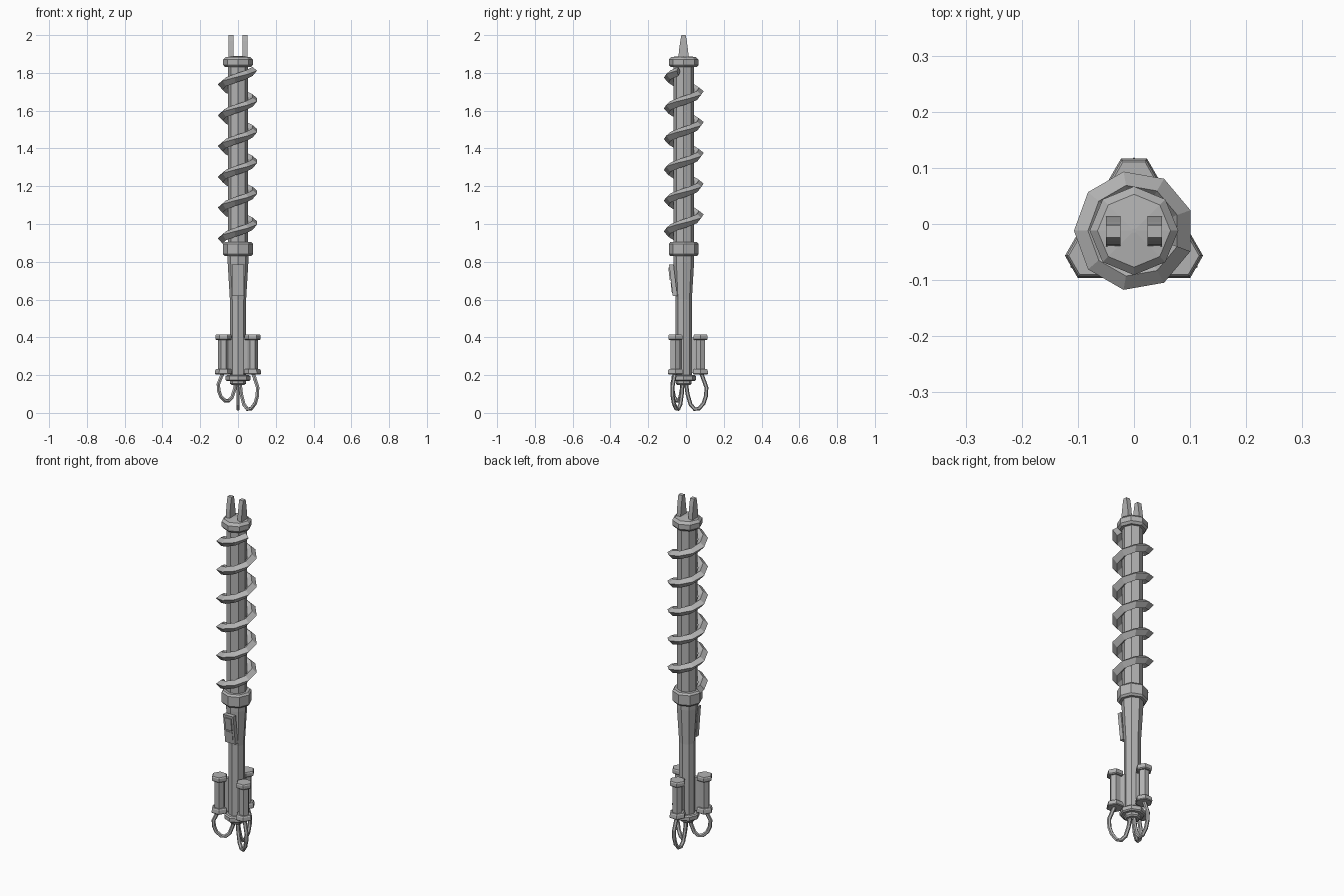
import bpy, bmesh, math
from math import cos, sin, pi
from mathutils import Vector, Matrix

cube = bpy.data.objects.get("Cube")
if cube:
    bpy.data.objects.remove(cube)

AXIS_Y = -0.012
steel = bpy.data.materials.new("grey_steel")
steel.use_nodes = True
GREY = (0.45, 0.45, 0.45, 1)
steel.diffuse_color = GREY
steel.node_tree.nodes["Principled BSDF"].inputs["Base Color"].default_value = GREY


def loft(name, rings, matrix=Matrix()):
    """Skin a list of equal-sized rings, cap both ends, place on the axis."""
    bm = bmesh.new()
    vs = [[bm.verts.new(p) for p in ring] for ring in rings]
    n = len(rings[0])
    for a, b in zip(vs, vs[1:]):
        for i in range(n):
            j = (i + 1) % n
            bm.faces.new((a[i], a[j], b[j], b[i]))
    bm.faces.new(vs[0])
    bm.faces.new(vs[-1])
    bmesh.ops.recalc_face_normals(bm, faces=bm.faces)
    me = bpy.data.meshes.new(name)
    bm.to_mesh(me)
    bm.free()
    me.materials.append(steel)
    ob = bpy.data.objects.new(name, me)
    ob.matrix_world = Matrix.Translation((0, AXIS_Y, 0)) @ matrix
    bpy.context.collection.objects.link(ob)
    return ob


def turned(name, profile, sides=8, phase=0.0, centre=0.0, matrix=Matrix()):
    """Prism or lathe shape from (radius, height) pairs."""
    rings = [[(centre + r * cos(phase + 2 * pi * i / sides),
               r * sin(phase + 2 * pi * i / sides), z) for i in range(sides)]
             for r, z in profile]
    return loft(name, rings, matrix)


def wire(name, path, radius, matrix, sides=6):
    """Tube along a path of (radial, height) points."""
    pts = [Vector((r, 0, z)) for r, z in path]
    rings = []
    for k, p in enumerate(pts):
        t = (pts[min(k + 1, len(pts) - 1)] - pts[max(k - 1, 0)]).normalized()
        side = Vector((0, 1, 0))
        nrm = t.cross(side)
        rings.append([p + radius * (cos(2 * pi * i / sides) * nrm
                                    + sin(2 * pi * i / sides) * side)
                      for i in range(sides)])
    loft(name, rings, matrix)


# Shaft, tapered grip and collars
turned("upper_shaft", [(0.054, 0.88), (0.054, 1.85)])
turned("grip", [(0.043, 0.18), (0.043, 0.60), (0.055, 0.80), (0.055, 0.85)])
turned("lower_collar", [(0.070, 0.83), (0.079, 0.84), (0.079, 0.895), (0.070, 0.905)])
turned("top_collar", [(0.068, 1.83), (0.079, 1.842), (0.079, 1.87),
                      (0.065, 1.884), (0.004, 1.89)])
turned("pommel", [(0.058, 0.168), (0.065, 0.174), (0.065, 0.194), (0.058, 0.20)])
turned("pommel_cap", [(0.034, 0.148), (0.042, 0.155), (0.042, 0.17)])

# Coil wound round the upper shaft, diamond section
STEPS, TURNS, PITCH = 9, 5.5, 0.163
coil = []
for k in range(int(STEPS * TURNS) + 1):
    turn = k / STEPS
    a = pi + 2 * pi * turn
    z = 0.92 + PITCH * turn
    coil.append([(r * cos(a), r * sin(a), z + dz) for r, dz in
                 ((0.107, 0.004), (0.082, 0.024), (0.056, 0), (0.082, -0.024))])
loft("coil", coil)

# Twin tapered prongs on top
PRONG = [(-0.028, 0.026, 1.88), (-0.025, 0.023, 1.92),
         (-0.018, 0.016, 1.97), (-0.012, 0.010, 2.0)]
for side, x in (("left", 0.037), ("right", -0.037)):
    loft(side + "_prong", [[(x - 0.0125, f, z), (x + 0.0125, f, z),
                            (x + 0.0125, b, z), (x - 0.0125, b, z)]
                           for f, b, z in PRONG])


# Tilted switch plate on the front of the grip
def plate(name, half, top, bottom, front, depth):
    lean = 0.12
    rings = []
    for z in (bottom, top):
        y = front - lean * (z - 0.62)
        rings.append([(-half, y, z), (half, y, z),
                      (half, y + depth, z), (-half, y + depth, z)])
    loft(name, rings)


plate("switch_plate", 0.032, 0.785, 0.62, -0.058, 0.024)
plate("switch_button", 0.020, 0.77, 0.70, -0.064, 0.01)
plate("switch_slide", 0.020, 0.69, 0.635, -0.061, 0.01)

# Three canisters around the foot of the grip, each with a wire loop
OUT = 0.089
LOOP = [(0.088, 0.22), (0.100, 0.19), (0.120, 0.135), (0.118, 0.09), (0.105, 0.05),
        (0.080, 0.022), (0.058, 0.020), (0.036, 0.045), (0.020, 0.10), (0.012, 0.16)]
for label, deg, lift in (("back", 90, 1.0), ("right", 210, 0.78), ("left", 330, 1.0)):
    turn = Matrix.Rotation(math.radians(deg), 4, "Z")
    turned(label + "_canister_lid", [(0.037, 0.385), (0.043, 0.39), (0.043, 0.408),
                                     (0.039, 0.414)], 6, pi / 6, OUT, turn)
    turned(label + "_canister", [(0.028, 0.22), (0.028, 0.40)], 6, pi / 6, OUT, turn)
    turned(label + "_canister_base", [(0.042, 0.204), (0.046, 0.208), (0.043, 0.228),
                                      (0.038, 0.233)], 6, pi / 6, OUT, turn)
    turned(label + "_bracket", [(0.016, 0.21), (0.016, 0.40)], 4, pi / 4, 0.052, turn)
    path = [(r, 0.22 - (0.22 - z) * lift) for r, z in LOOP]
    wire(label + "_wire_loop", path, 0.0105, turn)
